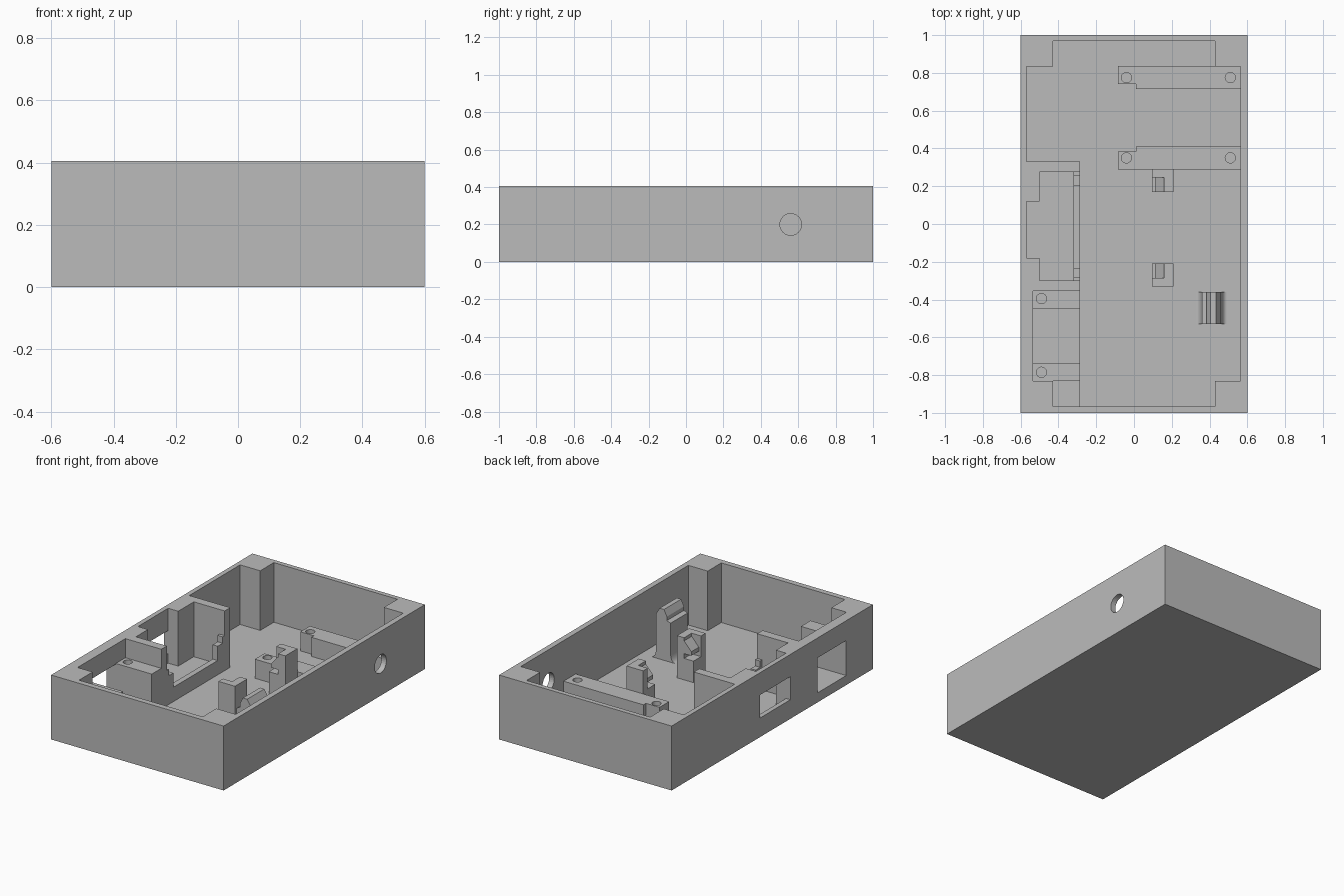
import bpy, bmesh, math
from mathutils import Vector

cube = bpy.data.objects.get("Cube")
if cube:
    bpy.data.objects.remove(cube, do_unlink=True)

grey = bpy.data.materials.new("matte_grey")
grey.use_nodes = True
grey.diffuse_color = (0.5, 0.5, 0.5, 1)
grey.node_tree.nodes["Principled BSDF"].inputs["Base Color"].default_value = (0.5, 0.5, 0.5, 1)

FLOOR = 0.03
HEIGHT = 0.405
SHELF = 0.06


def prism(name, points, low, high, axis="z"):
    """Extrude a flat outline along z (xy points), y (xz points) or x (yz points)."""
    def place(p, d):
        return {"z": (p[0], p[1], d), "y": (p[0], d, p[1]), "x": (d, p[0], p[1])}[axis]
    bm = bmesh.new()
    face = bm.faces.new([bm.verts.new(place(p, low)) for p in points])
    grown = bmesh.ops.extrude_face_region(bm, geom=[face])
    shift = Vector(place((0, 0), high - low))
    bmesh.ops.translate(bm, vec=shift, verts=[g for g in grown["geom"] if isinstance(g, bmesh.types.BMVert)])
    bmesh.ops.recalc_face_normals(bm, faces=bm.faces)
    mesh = bpy.data.meshes.new(name)
    bm.to_mesh(mesh)
    bm.free()
    mesh.materials.append(grey)
    obj = bpy.data.objects.new(name, mesh)
    bpy.context.collection.objects.link(obj)
    return obj


def box(name, x, y, z):
    return prism(name, [(x[0], y[0]), (x[1], y[0]), (x[1], y[1]), (x[0], y[1])], *z)


def circle(u, v, r, n=32):
    return [(u + r * math.cos(i * math.tau / n), v + r * math.sin(i * math.tau / n)) for i in range(n)]


def cut(obj, cutter):
    mod = obj.modifiers.new("cut", "BOOLEAN")
    mod.operation = "DIFFERENCE"
    mod.solver = "EXACT"
    mod.object = cutter
    bpy.context.view_layer.objects.active = obj
    bpy.ops.object.modifier_apply(modifier=mod.name)
    bpy.data.objects.remove(cutter, do_unlink=True)


def drill(obj, x, y, top):
    cut(obj, prism("hole_cutter", circle(x, y, 0.027), SHELF + 0.01, top + 0.05))


# Open tray: outer block minus the stepped cavity
tray = box("tray", (-0.6, 0.6), (-1, 1), (0, HEIGHT))
cavity = [
    (-0.43, 0.97), (0.43, 0.97), (0.43, 0.835), (0.565, 0.835),
    (0.565, -0.83), (0.43, -0.83), (0.43, -0.965), (-0.43, -0.965),
    (-0.43, -0.83), (-0.535, -0.83), (-0.535, -0.355), (-0.285, -0.355),
    (-0.285, -0.3), (-0.5, -0.3), (-0.5, -0.18), (-0.57, -0.18),
    (-0.57, 0.12), (-0.5, 0.12), (-0.5, 0.275), (-0.285, 0.275),
    (-0.285, 0.33), (-0.57, 0.33), (-0.57, 0.835), (-0.43, 0.835)]
cut(tray, prism("cavity_cutter", cavity, FLOOR, HEIGHT + 0.1))

# Openings through the side walls
cut(tray, box("port_cutter", (-0.7, -0.55), (-0.18, 0.12), (0.12, 0.265)))
cut(tray, box("window_cutter", (-0.7, -0.5), (-0.735, -0.45), (SHELF, 0.28)))
cut(tray, prism("round_cutter", circle(0.56, 0.2, 0.058), 0.5, 0.7, "x"))

# Raised floor along the left-hand pockets
box("pocket_shelf", (-0.535, -0.285), (-0.83, -0.355), (0.02, SHELF))
box("corner_shelf", (-0.43, -0.285), (-0.965, -0.83), (0.02, SHELF))
box("port_shelf", (-0.5, -0.285), (-0.3, 0.275), (0.02, SHELF))
box("port_shelf_recess", (-0.57, -0.5), (-0.18, 0.12), (0.02, SHELF))

# Stepped retaining wall in front of the port
steps = [(-0.3, 0.02), (0.275, 0.02), (0.275, 0.25), (0.255, 0.25), (0.255, 0.21), (0.205, 0.21),
         (0.205, 0.12), (-0.235, 0.12), (-0.235, 0.21), (-0.28, 0.21), (-0.28, 0.25), (-0.3, 0.25)]
prism("retaining_wall", steps, -0.32, -0.285, "x")

# Tall mounting blocks
for name, y0, y1, hole_y in (("front", -0.83, -0.735, -0.785), ("rear", -0.45, -0.355, -0.395)):
    block = box(name + "_mounting_block", (-0.535, -0.285), (y0, y1), (0.02, 0.285))
    drill(block, -0.49, hole_y, 0.285)

# Long board rails, mirrored about their shared centre line
for name, side in (("back", 1), ("middle", -1)):
    outline = [(-0.085, 0.273), (0.565, 0.273), (0.565, 0.153), (0.01, 0.153), (0.01, 0.178), (-0.085, 0.178)]
    rail = prism(name + "_board_rail", [(x, 0.5625 + side * y) for x, y in outline], 0.02, 0.15)
    for hole_x in (-0.04, 0.51):
        drill(rail, hole_x, 0.5625 + side * 0.2125, 0.15)

# Hooked corner clips, mirrored front to back
for name, side in (("back", 1), ("front", -1)):
    def span(a, b):
        return sorted((-0.02 + side * a, -0.02 + side * b))
    near, mid, far = 0.19, 0.265, 0.31
    y0, y1 = span(near, far)
    corner = [(0.16, near), (0.21, near), (0.21, far), (0.095, far), (0.095, mid), (0.16, mid)]
    prism(name + "_clip_post", [(x, -0.02 + side * y) for x, y in corner], 0.02, 0.295)
    box(name + "_clip_seat", (0.095, 0.16), span(near, mid), (0.02, 0.165))
    prism(name + "_clip_hook", [(0.16, 0.275), (0.11, 0.22), (0.11, 0.195), (0.16, 0.195)],
          *span(near, mid), "y")

# Snap latch with flared foot
flare = [(0.03 * (1 - math.sin(t)), FLOOR + 0.06 * (1 - math.cos(t)))
         for t in [i * math.pi / 16 for i in range(9)]]
left = [(0.36 - dx, z) for dx, z in flare]
right = [(0.46 + dx, z) for dx, z in reversed(flare)]
head = [(0.36, 0.275), (0.385, 0.285), (0.385, 0.31), (0.405, 0.35), (0.435, 0.35), (0.46, 0.31)]
latch = prism("snap_latch", left + head + right, -0.53, -0.36, "y")
bpy.ops.object.select_all(action="DESELECT")
latch.select_set(True)
bpy.context.view_layer.objects.active = latch
bpy.ops.object.shade_smooth_by_angle(angle=math.radians(25))
